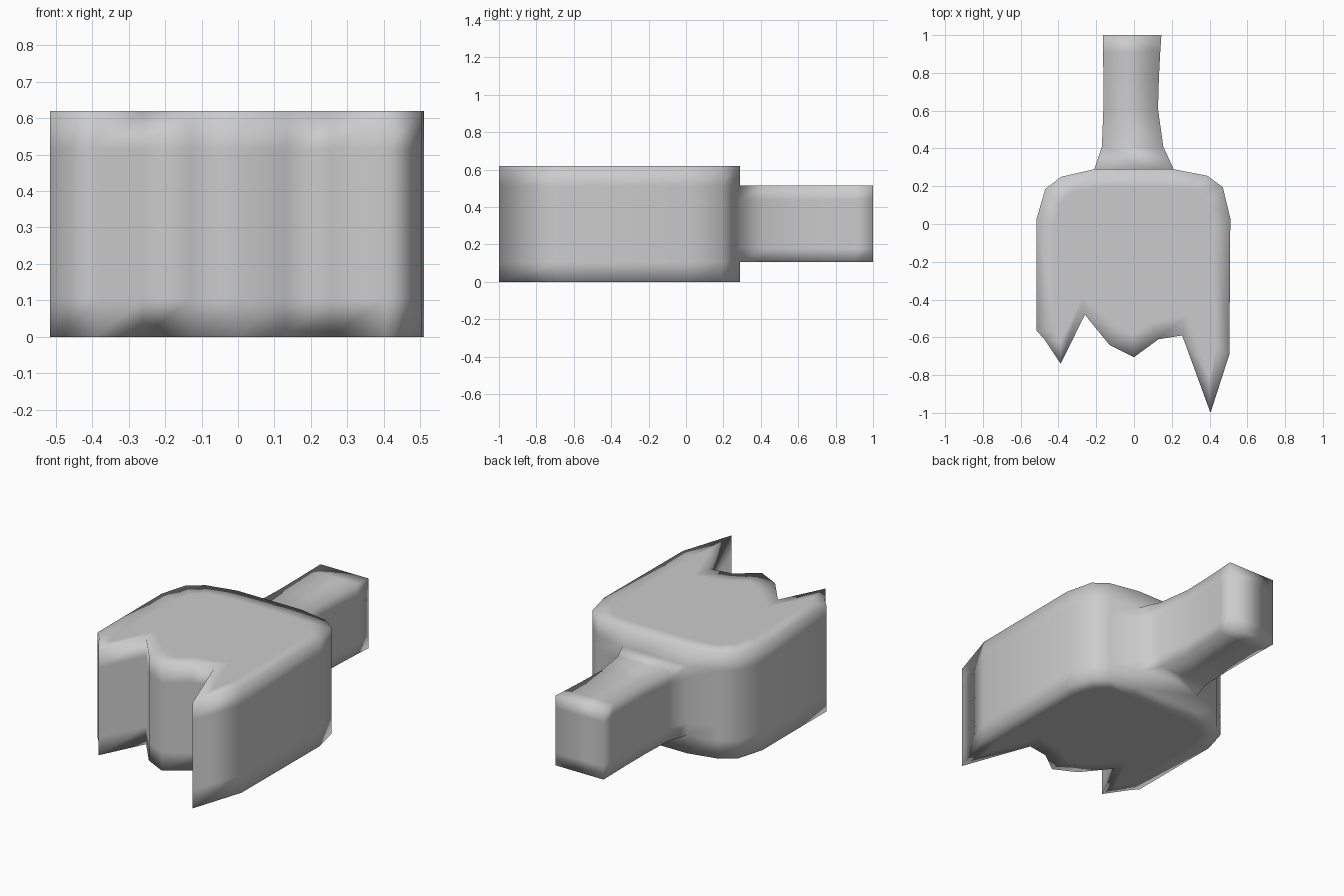
import bpy, bmesh

if "Cube" in bpy.data.objects:
    bpy.data.objects.remove(bpy.data.objects["Cube"])

# Body outline seen from above, starting at the handle root, counter-clockwise
OUTER = [(0.21, 0.29), (-0.21, 0.29), (-0.385, 0.25), (-0.47, 0.185), (-0.515, 0.03),
         (-0.515, -0.565), (-0.475, -0.61), (-0.388, -0.74), (-0.26, -0.48), (-0.13, -0.64),
         (0, -0.705), (0.13, -0.61), (0.255, -0.59), (0.405, -1.0), (0.505, -0.69),
         (0.51, 0.03), (0.47, 0.195), (0.39, 0.255)]
# Flat inner area of the top and bottom, bordered by a soft-shaded rim
INNER = [(0.19, 0.19), (-0.19, 0.19), (-0.32, 0.17), (-0.39, 0.11), (-0.42, 0.0),
         (-0.42, -0.52), (-0.41, -0.57), (-0.39, -0.62), (-0.27, -0.38), (-0.11, -0.53),
         (0, -0.58), (0.1, -0.52), (0.28, -0.48), (0.4, -0.8), (0.43, -0.66),
         (0.42, 0.0), (0.39, 0.11), (0.32, 0.18)]
LEVELS = [0, 0.105, 0.18, 0.44, 0.515, 0.62]
# Handle stations: y, left x, right x
HANDLE = [(0.41, -0.17, 0.155), (0.61, -0.162, 0.127), (0.78, -0.162, 0.132),
          (0.91, -0.164, 0.139), (1.0, -0.165, 0.145)]

bm = bmesh.new()


def ring(points, z):
    return [bm.verts.new((x, y, z)) for x, y in points]


def bridge(a, b, skip=()):
    n = len(a)
    for i in range(n):
        if i not in skip:
            j = (i + 1) % n
            bm.faces.new((a[i], a[j], b[j], b[i]))


# Jagged body walls, left open where the handle grows out
walls = [ring(OUTER, z) for z in LEVELS]
for k in range(len(LEVELS) - 1):
    bridge(walls[k], walls[k + 1], skip=(0,) if 0 < k < 4 else ())

# Top and bottom caps
for wall, z in ((walls[0], 0), (walls[-1], LEVELS[-1])):
    inner = ring(INNER, z)
    bridge(wall, inner)
    bm.faces.new(inner)

# Handle: right side going up, then left side going down
loop = [walls[k][0] for k in range(1, 5)] + [walls[k][1] for k in range(4, 0, -1)]
for y, left, right in HANDLE:
    new = [bm.verts.new((right, y, z)) for z in LEVELS[1:5]]
    new += [bm.verts.new((left, y, z)) for z in reversed(LEVELS[1:5])]
    bridge(loop, new)
    loop = new

# Handle end
for k in range(3):
    bm.faces.new((loop[k], loop[k + 1], loop[6 - k], loop[7 - k]))

bmesh.ops.recalc_face_normals(bm, faces=bm.faces)
for f in bm.faces:
    f.smooth = True
mesh = bpy.data.meshes.new("jagged_body_with_handle")
bm.to_mesh(mesh)
bm.free()
obj = bpy.data.objects.new("jagged_body_with_handle", mesh)
bpy.context.collection.objects.link(obj)
